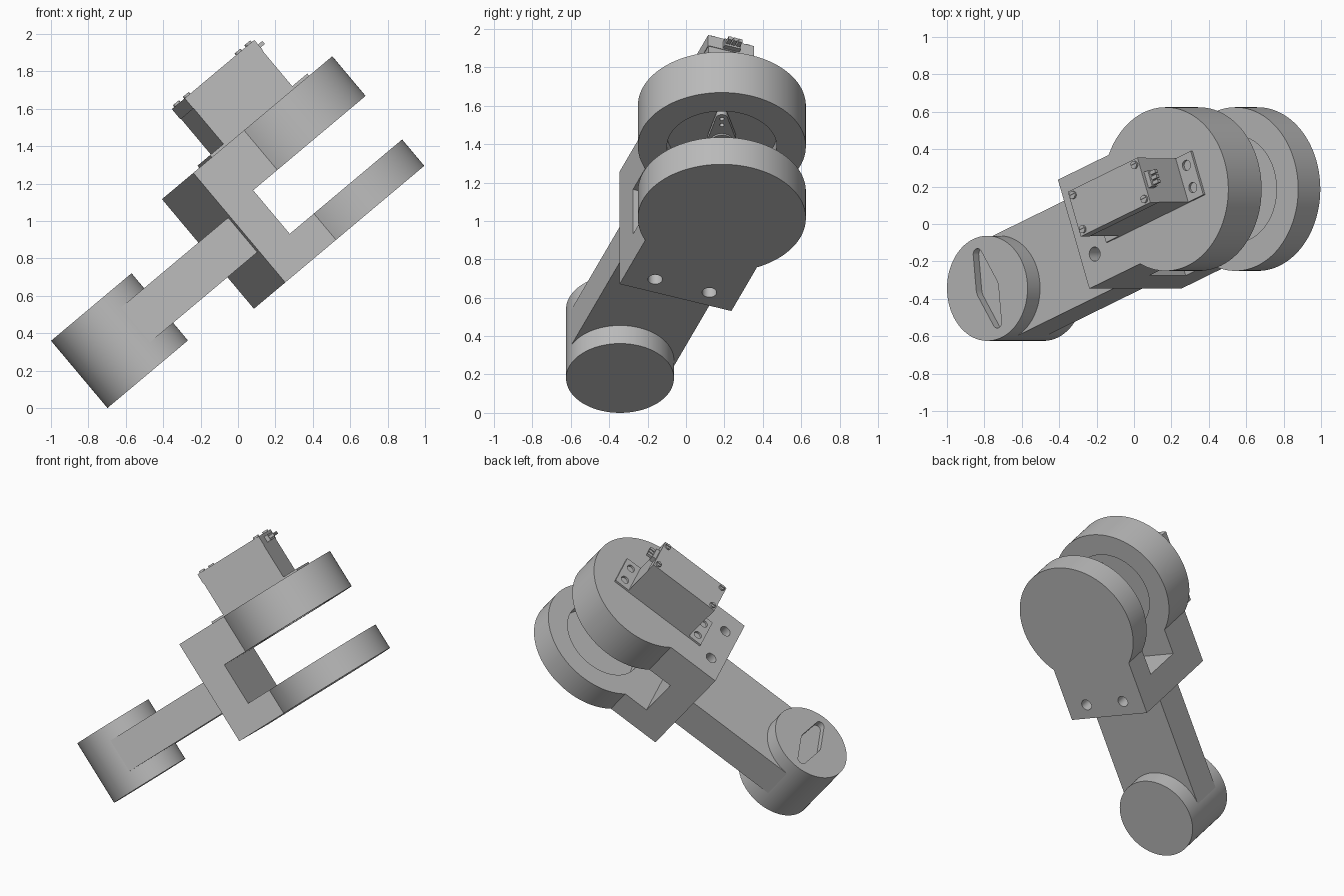
import bpy, bmesh, math
from mathutils import Matrix

if "Cube" in bpy.data.objects:
    bpy.data.objects.remove(bpy.data.objects["Cube"])

# Local frame: x along the link, y across it, z along the joint axes
AXIS = 1.508                      # distance between the two joint axes
M = (Matrix.Translation((0, 0, -0.0107)) @ Matrix.Rotation(math.radians(-40), 4, 'Y')
     @ Matrix.Rotation(math.radians(20.6), 4, 'Z') @ Matrix.Translation((-0.352, -0.235, 0)))

grey = bpy.data.materials.new("plain_grey")
grey.diffuse_color = (0.5, 0.5, 0.5, 1)
grey.use_nodes = True
grey.node_tree.nodes["Principled BSDF"].inputs["Base Color"].default_value = grey.diffuse_color


def arc(cx, cy, r, a0, a1, n):
    return [(cx + r * math.cos(a0 + (a1 - a0) * i / n), cy + r * math.sin(a0 + (a1 - a0) * i / n))
            for i in range(n + 1)]


def circle(cx, cy, r, n=32):
    return arc(cx, cy, r, 0, 2 * math.pi, n)[:-1]


def rect(x0, x1, h, cy=0):
    return [(x0, cy - h), (x1, cy - h), (x1, cy + h), (x0, cy + h)]


def prism(name, outline, z0, z1):
    """Extrude a flat outline between two heights."""
    bm = bmesh.new()
    low = [bm.verts.new((x, y, z0)) for x, y in outline]
    high = [bm.verts.new((x, y, z1)) for x, y in outline]
    bm.faces.new(low[::-1])
    bm.faces.new(high)
    n = len(outline)
    for i in range(n):
        j = (i + 1) % n
        bm.faces.new((low[i], low[j], high[j], high[i]))
    bmesh.ops.recalc_face_normals(bm, faces=bm.faces)
    me = bpy.data.meshes.new(name)
    bm.to_mesh(me)
    bm.free()
    me.materials.append(grey)
    ob = bpy.data.objects.new(name, me)
    bpy.context.collection.objects.link(ob)
    return ob


def cut(ob, cutters):
    """Subtract cutters from a part, then remove them."""
    for c in cutters:
        m = ob.modifiers.new("cut", 'BOOLEAN')
        m.operation, m.solver, m.object = 'DIFFERENCE', 'EXACT', c
    bpy.context.view_layer.update()
    dg = bpy.context.evaluated_depsgraph_get()
    me = bpy.data.meshes.new_from_object(ob.evaluated_get(dg))
    ob.modifiers.clear()
    ob.data = me
    for c in cutters:
        bpy.data.objects.remove(c)
    return ob


def horn_outline(cx, cy, angle, half, r_mid, r_end):
    """Two-armed tapered lever with round ends."""
    d = half - r_end
    f = math.acos((r_mid - r_end) / d)
    pts = (arc(d, 0, r_end, -f, f, 12) + arc(0, 0, r_mid, f, math.pi - f, 6)
           + arc(-d, 0, r_end, math.pi - f, math.pi + f, 12)
           + arc(0, 0, r_mid, math.pi + f, 2 * math.pi - f, 6))
    c, s = math.cos(angle), math.sin(angle)
    return [(cx + x * c - y * s, cy + x * s + y * c) for x, y in pts]


# Small joint drum with the lever-shaped groove on top
drum = prism("joint_drum", circle(0, 0, 0.281, 96), 0.457, 0.926)
cut(drum, [prism("groove", horn_outline(0, 0, math.pi / 2, 0.225, 0.078, 0.03), 0.88, 1.0)])

# Arm between drum and fork
prism("arm", rect(0, 0.83, 0.28), 0.58, 0.822)

# Fork: block blending into a round end, slotted, recessed and drilled
R, H = 0.4375, 0.311
a = math.pi - math.asin(H / R)
fork = prism("fork", [(0.822, H), (0.822, -H)] + arc(AXIS, 0, R, -a, a, 96), 0.36, 1.125)
cut(fork, [prism("slot", rect(1.02, 2.2, 0.6), 0.544, 0.848),
           prism("recess", circle(AXIS, 0, 0.286, 96), 0.452, 0.93),
           prism("bolt_hole_1", circle(0.922, 0.151, 0.038), 0.2, 1.3),
           prism("bolt_hole_2", circle(0.922, -0.151, 0.038), 0.2, 1.3)])

# Motor: body, lid, lid screws
S0, S1, W = 1.13, 1.643, 0.125
prism("motor_body", rect(S0, S1, W), 0.95, 1.388)
prism("motor_lid", rect(S0 - 0.003, S1 + 0.003, W + 0.003), 1.388, 1.46)
for x in (S0 + 0.027, S1 - 0.027):
    for y in (-W + 0.027, W - 0.027):
        cut(prism("lid_screw", circle(x, y, 0.021, 20), 1.45, 1.472),
            [prism("screw_slot", rect(x - 0.03, x + 0.03, 0.004, y), 1.466, 1.5)])

# Mounting ears with two holes each
for x0, x1, hx in ((1.03, S0 + 0.01, 1.08), (S1 - 0.01, 1.755, 1.7)):
    cut(prism("mounting_ear", rect(x0, x1, W), 1.10, 1.14),
        [prism("ear_hole", circle(hx, y, 0.028, 24), 1.112, 1.2) for y in (-0.063, 0.063)])

# Cable plug with three wires
prism("cable_plug", rect(S1 - 0.01, S1 + 0.03, 0.045), 1.395, 1.44)
for y in (-0.028, 0, 0.028):
    prism("wire", rect(S1 + 0.02, S1 + 0.068, 0.01, y), 1.407, 1.428)

# Output lever in the upper recess
prism("output_shaft", circle(AXIS, 0, 0.06), 0.875, 0.95)
t = math.radians(-20.6)
lever = prism("output_lever", horn_outline(AXIS, 0, t, 0.215, 0.075, 0.03), 0.885, 0.915)
cut(lever, [prism("lever_hole", circle(AXIS + k * math.cos(t), k * math.sin(t), 0.012, 16), 0.8, 1.0)
            for k in (-0.18, -0.13, 0.13, 0.18)])

# Tilt everything into place and smooth the round sides
for ob in bpy.context.scene.objects:
    ob.data.transform(M)
    ob.select_set(True)
    bpy.context.view_layer.objects.active = ob
bpy.ops.object.shade_smooth_by_angle(angle=math.radians(30))
